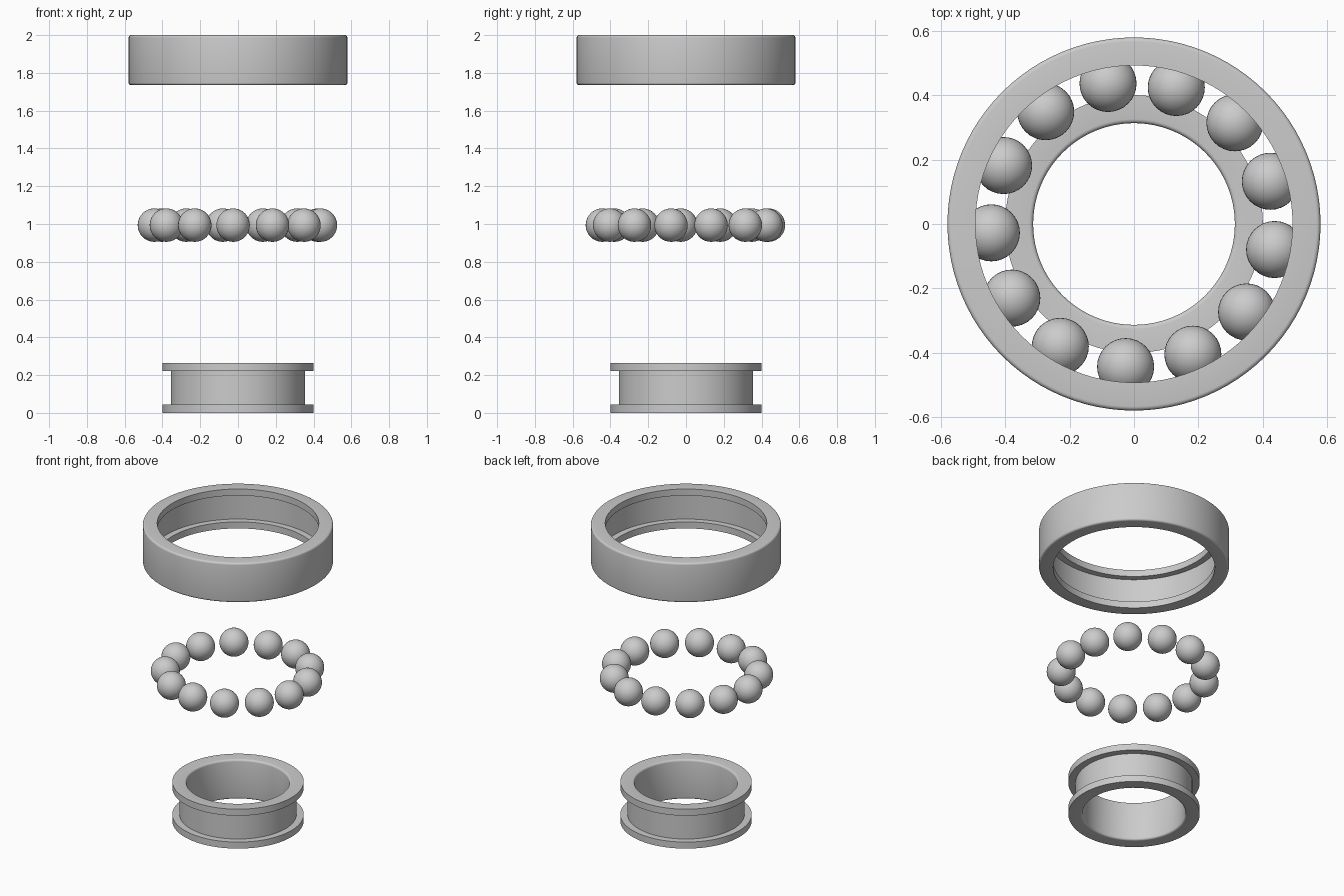
import bpy, bmesh
from math import sin, cos, pi, radians

if "Cube" in bpy.data.objects:
    bpy.data.objects.remove(bpy.data.objects["Cube"])

SEGMENTS = 96


def fillet(cx, cz, r, start):
    """Quarter-round corner points, counter-clockwise from start degrees."""
    return [(cx + r * cos(radians(start + a)), cz + r * sin(radians(start + a)))
            for a in (0, 22.5, 45, 67.5, 90)]


def finish(name, bm, angle):
    bmesh.ops.recalc_face_normals(bm, faces=bm.faces)
    mesh = bpy.data.meshes.new(name)
    bm.to_mesh(mesh)
    bm.free()
    ob = bpy.data.objects.new(name, mesh)
    bpy.context.collection.objects.link(ob)
    bpy.ops.object.select_all(action='DESELECT')
    ob.select_set(True)
    bpy.context.view_layer.objects.active = ob
    bpy.ops.object.shade_smooth_by_angle(angle=radians(angle))
    return ob


def lathe(name, profile, z):
    """Revolve a closed (radius, height) profile about the z axis."""
    bm = bmesh.new()
    loops = [[bm.verts.new((r * cos(2 * pi * i / SEGMENTS),
                            r * sin(2 * pi * i / SEGMENTS), z + h))
              for r, h in profile] for i in range(SEGMENTS)]
    n = len(profile)
    for i in range(SEGMENTS):
        a, b = loops[i], loops[(i + 1) % SEGMENTS]
        for j in range(n):
            k = (j + 1) % n
            bm.faces.new((a[j], b[j], b[k], a[k]))
    return finish(name, bm, 35)


H, LIP, R = 0.265, 0.044, 0.013

# Inner race: rounded bore, groove facing outward
inner = [(0.40, 0), (0.40, LIP), (0.356, LIP), (0.356, H - LIP),
         (0.40, H - LIP), (0.40, H)]
inner += fillet(0.313 + R, H - R, R, 90) + fillet(0.313 + R, R, R, 180)
lathe("inner_race", inner, 0)

# Outer race: rounded outside, groove facing inward
outer = fillet(0.579 - R, R, R, 270) + fillet(0.579 - R, H - R, R, 0)
outer += [(0.492, H), (0.492, H - LIP), (0.533, H - LIP), (0.533, LIP),
          (0.492, LIP), (0.492, 0)]
lathe("outer_race", outer, 2 - H)

# Ring of thirteen balls
for i in range(13):
    a = radians(17.4) + 2 * pi * i / 13
    bm = bmesh.new()
    bmesh.ops.create_uvsphere(bm, u_segments=32, v_segments=20, radius=0.0885)
    ball = finish(f"ball_{i + 1}", bm, 60)
    ball.location = (0.4435 * cos(a), 0.4435 * sin(a), 0.994)
